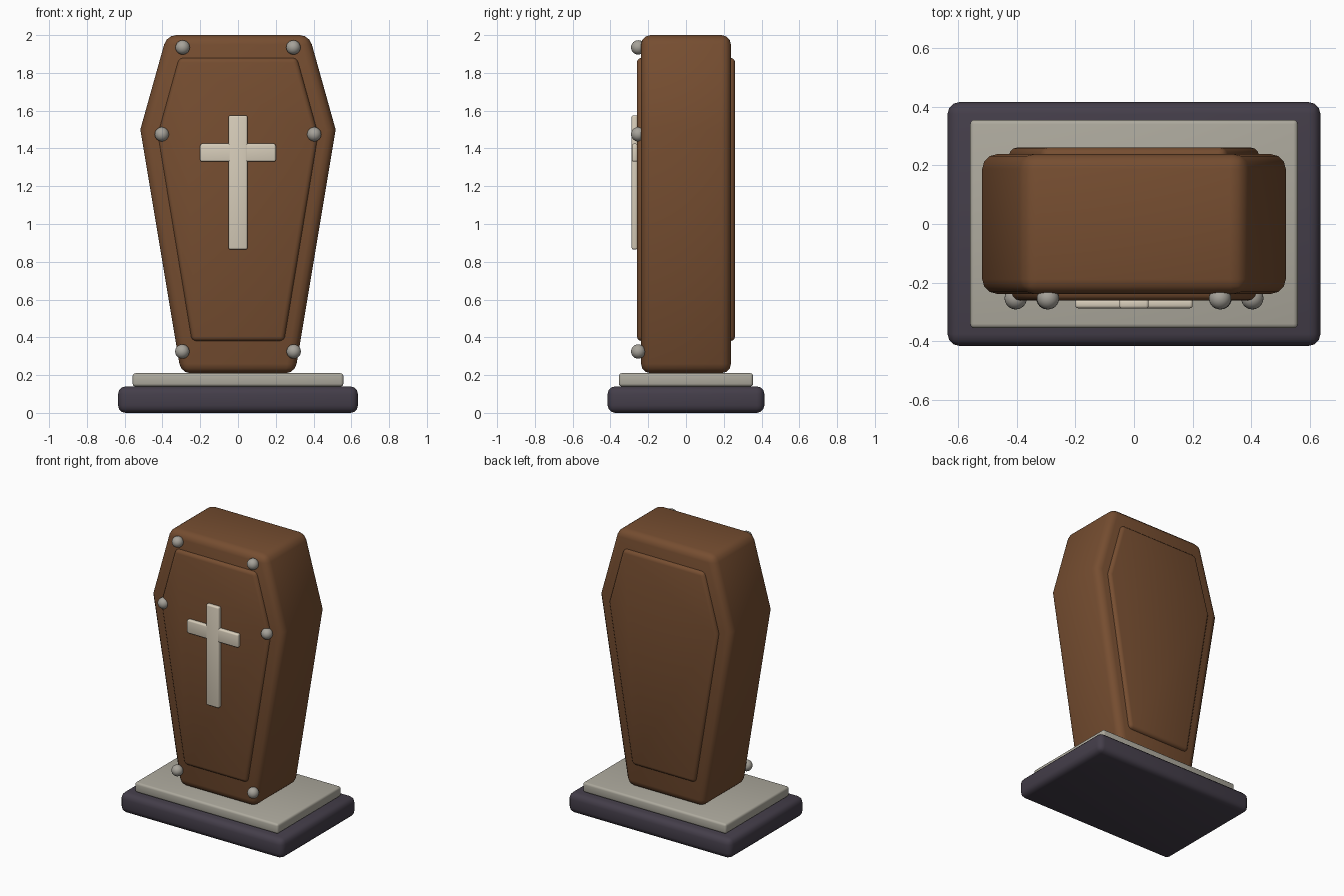
import bpy, math

cube = bpy.data.objects.get("Cube")
if cube:
    bpy.data.objects.remove(cube, do_unlink=True)


def material(name, rgb):
    m = bpy.data.materials.new(name)
    m.use_nodes = True
    m.diffuse_color = (*rgb, 1)
    m.node_tree.nodes["Principled BSDF"].inputs["Base Color"].default_value = (*rgb, 1)
    return m


WOOD = material("brown wood", (0.18, 0.075, 0.03))
STONE = material("grey stone", (0.42, 0.40, 0.34))
DARK = material("dark slate", (0.058, 0.048, 0.068))
BONE = material("pale bone", (0.68, 0.61, 0.49))
METAL = material("stud metal", (0.38, 0.36, 0.32))


def finish(obj, name, mat, bevel=0, segments=3):
    """Name, colour, round the sharp edges and smooth-shade a part."""
    obj.name = name
    obj.data.materials.append(mat)
    bpy.ops.object.select_all(action="DESELECT")
    obj.select_set(True)
    bpy.context.view_layer.objects.active = obj
    if bevel:
        b = obj.modifiers.new("rounded edges", "BEVEL")
        b.width, b.segments = bevel, segments
        b.limit_method, b.angle_limit = "ANGLE", math.radians(30)
        bpy.ops.object.modifier_apply(modifier=b.name)
    bpy.ops.object.shade_smooth_by_angle(angle=math.radians(30))


def box(name, mat, x, y, z, bevel):
    """Box symmetric in x, with y and z given as (low, high)."""
    bpy.ops.mesh.primitive_cube_add(size=1, location=(0, sum(y) / 2, sum(z) / 2))
    obj = bpy.context.object
    obj.scale = (2 * x, y[1] - y[0], z[1] - z[0])
    bpy.ops.object.transform_apply(location=False, rotation=False, scale=True)
    finish(obj, name, mat, bevel)


def prism(name, mat, half, depth, bevel):
    """Mirror a half outline of (x, z) points and extrude it along y."""
    outline = half + [(-x, z) for x, z in reversed(half)]
    n = len(outline)
    verts = [(x, y, z) for y in (-depth, depth) for x, z in outline]
    faces = [list(range(n)), list(range(2 * n - 1, n - 1, -1))]
    faces += [(i, i + n, (i + 1) % n + n, (i + 1) % n) for i in range(n)]
    mesh = bpy.data.meshes.new(name)
    mesh.from_pydata(verts, [], faces)
    obj = bpy.data.objects.new(name, mesh)
    bpy.context.collection.objects.link(obj)
    finish(obj, name, mat, bevel)


# Stepped plinth
box("plinth_base", DARK, 0.635, (-0.415, 0.415), (0, 0.14), 0.04)
box("plinth_slab", STONE, 0.558, (-0.355, 0.355), (0.14, 0.21), 0.015)

# Casket body, with a raised panel showing on front and back
prism("casket_body", WOOD, [(0.302, 0.21), (0.517, 1.5), (0.377, 2.0)], 0.238, 0.05)
prism("raised_panel", WOOD, [(0.245, 0.38), (0.425, 1.475), (0.313, 1.88)], 0.26, 0.025)

# Cross on the lid
box("cross_upright", BONE, 0.05, (-0.288, -0.256), (0.865, 1.575), 0.01)
box("cross_arm", BONE, 0.2, (-0.287, -0.256), (1.33, 1.425), 0.01)

# Round studs at the outline corners
for level, x, z in (("lower", 0.295, 0.325), ("middle", 0.403, 1.475), ("upper", 0.293, 1.935)):
    for side, s in (("left", 1), ("right", -1)):
        bpy.ops.mesh.primitive_uv_sphere_add(segments=24, ring_count=12, radius=0.038,
                                             location=(s * x, -0.253, z))
        finish(bpy.context.object, f"{level}_stud_{side}", METAL)
